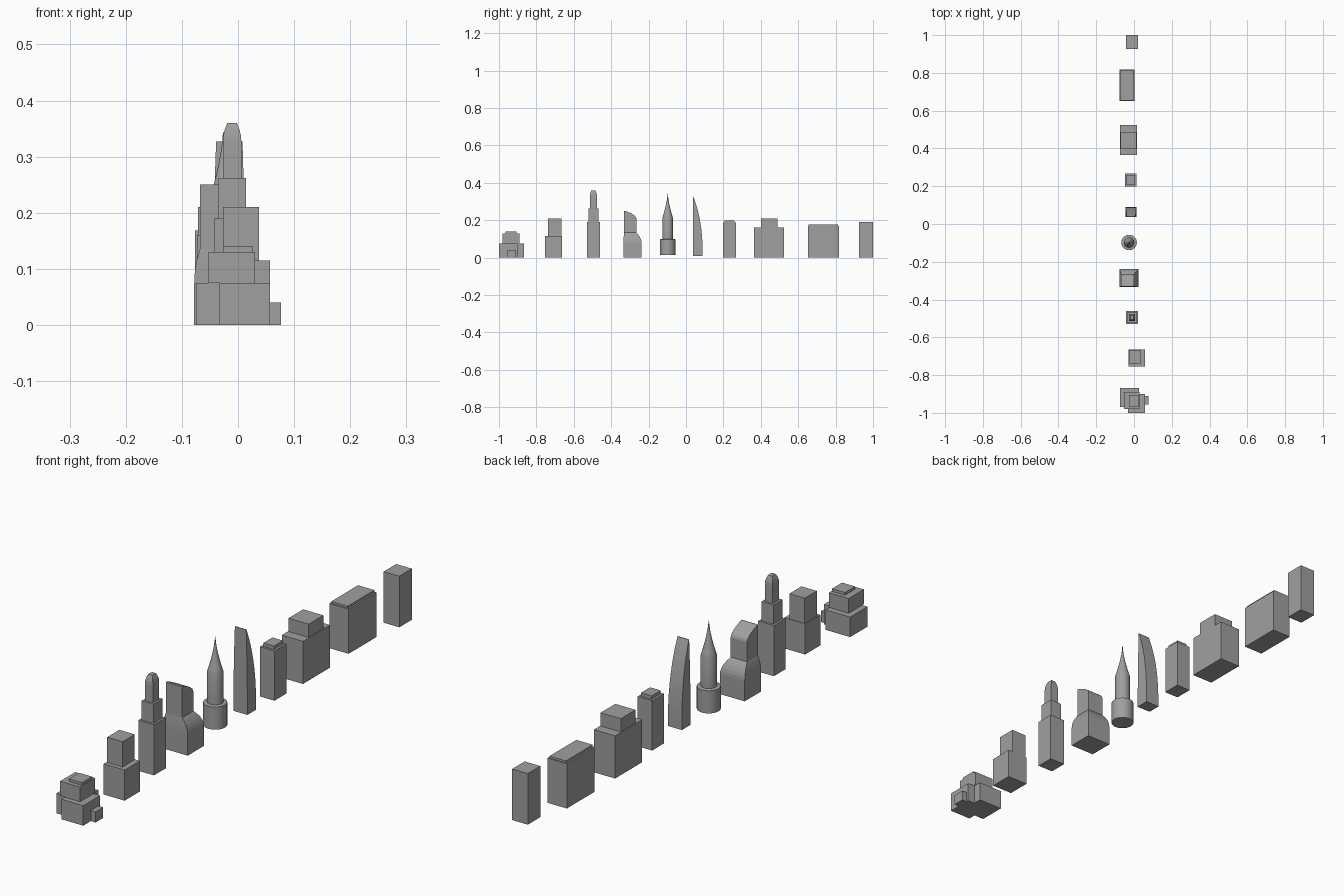
import bpy, bmesh, math

cube = bpy.data.objects.get("Cube")
if cube:
    bpy.data.objects.remove(cube, do_unlink=True)

grey = bpy.data.materials.new("concrete_grey")
grey.use_nodes = True
colour = (.35, .35, .35, 1)
grey.diffuse_color = colour
grey.node_tree.nodes["Principled BSDF"].inputs["Base Color"].default_value = colour


def skin(name, rings):
    """Join a stack of rings into one closed solid."""
    bm = bmesh.new()
    rows = [[bm.verts.new(point) for point in ring] for ring in rings]
    for low, high in zip(rows, rows[1:]):
        for i in range(len(low)):
            bm.faces.new((low[i - 1], low[i], high[i], high[i - 1]))
    bm.faces.new(rows[0])
    bm.faces.new(rows[-1])
    bmesh.ops.recalc_face_normals(bm, faces=bm.faces)
    mesh = bpy.data.meshes.new(name)
    bm.to_mesh(mesh)
    bm.free()
    mesh.materials.append(grey)
    obj = bpy.data.objects.new(name, mesh)
    bpy.context.collection.objects.link(obj)
    return obj


def rectangle(left, right, front, back, z):
    return [(left, front, z), (right, front, z), (right, back, z), (left, back, z)]


def circle(x, y, radius, z, sides=32):
    turns = [math.tau * i / sides for i in range(sides)]
    return [(x + radius * math.cos(a), y + radius * math.sin(a), z) for a in turns]


def block(name, left, right, front, back, top, bottom=0):
    """Build a box and return its edges, so that a tier can stand on it."""
    edges = (left, right, front, back)
    skin(name, [rectangle(*edges, bottom), rectangle(*edges, top)])
    return (*edges, top)


def tier(name, below, top, left=0, right=0, front=0, back=0):
    """Stand a box on another one, set back from its edges."""
    x_low, x_high, y_low, y_high, bottom = below
    return block(name, x_low + left, x_high - right,
                 y_low + front, y_high - back, top, bottom)


def steps(count):
    return [i / count for i in range(count + 1)]


def mix(start, end, amount):
    return start + (end - start) * amount


# Stepped hall at the front of the row
front_wing = block("hall_front_wing", -.033, .057, -1, -.9, .075)
block("hall_back_wing", -.075, .027, -.97, -.867, .075)
block("hall_side_annex", .057, .077, -.955, -.91, .04)
upper = tier("hall_upper_tier", front_wing, .13,
             left=-.02, right=.027, front=.02, back=-.01)
tier("hall_roof_block", upper, .14, left=.026, right=.003, front=.015, back=.015)

# Two-step block, almost flush at the back and one side
base = block("step_block_base", -.03, .057, -.754, -.664, .115)
tier("step_block_tower", base, .21, left=.003, right=.02, front=.016, back=.002)

# Tiered tower with a rounded, tapering crown
ledge = .008
base = block("tiered_tower_base", -.043, .022, -.53, -.46, .19)
middle = tier("tiered_tower_middle", base, .262,
              left=ledge, right=ledge, front=ledge, back=ledge)
left, right, front, back, top = tier("tiered_tower_crown", middle, .327,
                                     left=ledge, right=ledge, front=ledge, back=ledge)
skin("tiered_tower_cap", [
    rectangle(left + t * t * ledge, right - t * t * ledge,
              front + t * t * ledge, back - t * t * ledge, mix(top, .36, t))
    for t in steps(3)])

# Flared tower: straight foot, rounded shoulders, then a roof curving forward
foot = (-.078, .025, -.334, -.237)
shaft = (-.068, 0, -.331, -.265)
roof = (-.068, 0, -.331, -.325)
rings = [rectangle(*foot, 0)]
for lower, upper, bottom, top in ((foot, shaft, .075, .135), (shaft, roof, .208, .25)):
    for t in steps(5):
        edges = [mix(a, b, t * t) for a, b in zip(lower, upper)]
        rings.append(rectangle(*edges, mix(bottom, top, t)))
skin("flared_tower", rings)

# Round tower: wide drum, slim shaft and a concave spire
centre = (-.026, -.098)
drum, shaft = .041, .028
rings = [circle(*centre, drum, .013), circle(*centre, drum, .098),
         circle(*centre, shaft, .1)]
for t in steps(8):
    radius = shaft * mix(1, .03, 1 - (1 - t) ** 1.5)
    rings.append(circle(*centre, radius, mix(.213, .343, t)))
spire = skin("round_spire_tower", rings)
bpy.ops.object.select_all(action="DESELECT")
spire.select_set(True)
bpy.context.view_layer.objects.active = spire
bpy.ops.object.shade_smooth_by_angle(angle=math.radians(30))

# Sail-shaped tower, its back curving forward to the tip
skin("sail_tower", [
    rectangle(-.045 + .006 * t * t, .013 - .005 * t * t,
              .037, mix(.089, .039, t ** 2.5), mix(.008, .327, t))
    for t in steps(8)])

# Slim block with an inset roof
base = block("slim_block", -.047, .013, .198, .268, .187)
tier("slim_block_roof", base, .2, left=ledge, right=ledge, front=ledge, back=ledge)

# Wide block with a raised centre
base = block("wide_block_base", -.073, .015, .364, .525, .16)
tier("wide_block_centre", base, .21, left=.002, right=.002, front=.037, back=.037)

# Long block with a thin roof slab
base = block("long_block", -.077, .003, .652, .817, .168)
tier("long_block_roof", base, .176, left=.006, right=.006, front=.003, back=.003)

# Plain tower at the back of the row
block("plain_tower", -.043, .022, .926, 1, .192)
